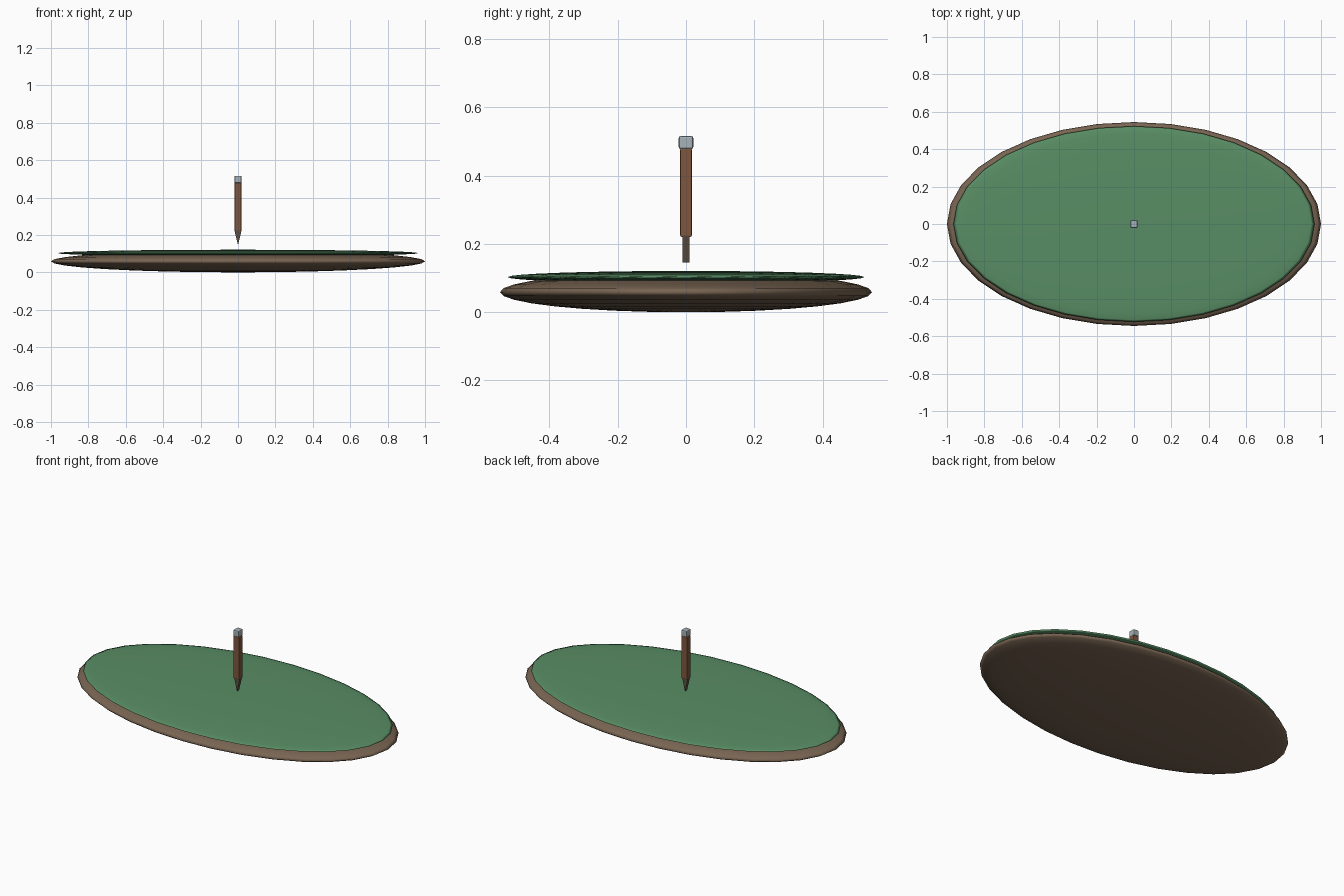
import bpy, bmesh, math

if "Cube" in bpy.data.objects:
    bpy.data.objects.remove(bpy.data.objects["Cube"])


def material(name, rgb):
    m = bpy.data.materials.new(name)
    m.diffuse_color = (*rgb, 1)
    m.use_nodes = True
    m.node_tree.nodes["Principled BSDF"].inputs["Base Color"].default_value = m.diffuse_color
    return m


SOIL = material("earth brown", (0.19, 0.13, 0.085))
GRASS = material("grass green", (0.10, 0.27, 0.13))
WOOD = material("wood brown", (0.21, 0.095, 0.048))
DARK = material("dark wood", (0.11, 0.08, 0.055))
METAL = material("pale grey", (0.38, 0.45, 0.48))


def finish(name, bm, mat, smooth=True):
    bmesh.ops.recalc_face_normals(bm, faces=bm.faces)
    for f in bm.faces:
        f.smooth = smooth
    me = bpy.data.meshes.new(name)
    bm.to_mesh(me)
    bm.free()
    me.materials.append(mat)
    ob = bpy.data.objects.new(name, me)
    bpy.context.collection.objects.link(ob)
    return ob


def disc(name, radii, z, mat):
    """Flattened sphere."""
    bm = bmesh.new()
    bmesh.ops.create_uvsphere(bm, u_segments=32, v_segments=16, radius=1)
    bmesh.ops.scale(bm, vec=radii, verts=bm.verts)
    bmesh.ops.translate(bm, vec=(0, 0, z), verts=bm.verts)
    return finish(name, bm, mat)


def block(name, size, z, bevel, mat):
    """Box with softened edges."""
    bm = bmesh.new()
    bmesh.ops.create_cube(bm, size=1)
    bmesh.ops.scale(bm, vec=size, verts=bm.verts)
    bmesh.ops.translate(bm, vec=(0, 0, z), verts=bm.verts)
    ob = finish(name, bm, mat, False)
    mod = ob.modifiers.new("soft edges", 'BEVEL')
    mod.width = bevel
    mod.segments = 2
    return ob


# Oval ground: earth below, thin grass layer above
disc("earth_base", (1.0, 0.545, 0.059), 0.059, SOIL)
disc("grass_top", (0.965, 0.523, 0.018), 0.103, GRASS)

# Stake shaft and cap
block("stake_shaft", (0.037, 0.034, 0.26), 0.351, 0.004, WOOD)
block("stake_cap", (0.038, 0.043, 0.038), 0.497, 0.006, METAL)

# Wedge point of the stake
bm = bmesh.new()
profile = [(-0.0185, 0.222), (0.0185, 0.222), (0, 0.145)]
face = bm.faces.new([bm.verts.new((x, -0.01, z)) for x, z in profile])
ext = bmesh.ops.extrude_face_region(bm, geom=[face], use_keep_orig=True)
moved = [g for g in ext["geom"] if isinstance(g, bmesh.types.BMVert)]
bmesh.ops.translate(bm, vec=(0, 0.02, 0), verts=moved)
finish("stake_point", bm, DARK, False)
